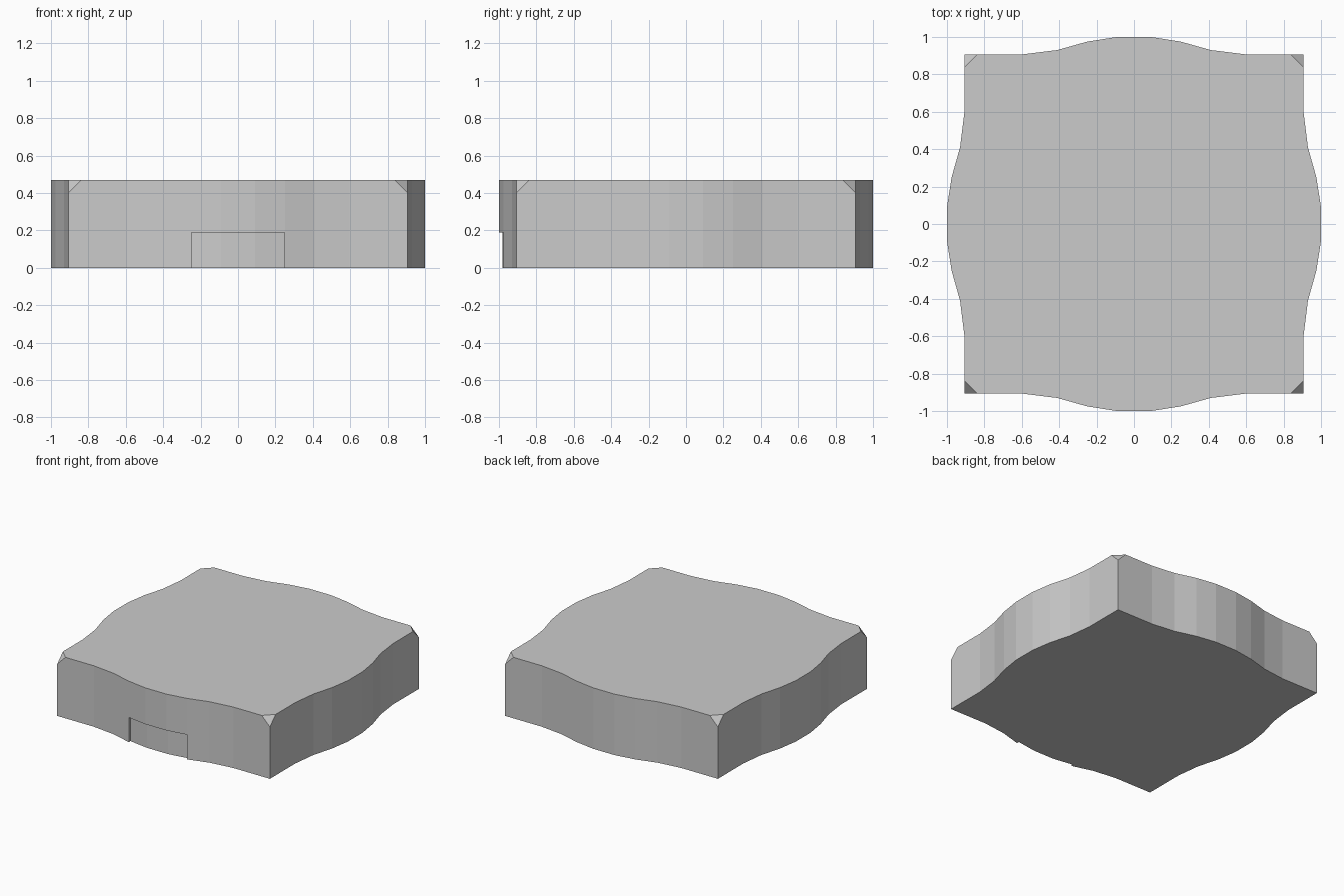
import bpy, bmesh
from mathutils import Vector

if "Cube" in bpy.data.objects:
    bpy.data.objects.remove(bpy.data.objects["Cube"])

H = 0.47      # slab height
C = 0.907     # corner half width
CH = 0.07     # corner chamfer size


def prism(name, outline, z0, z1):
    bm = bmesh.new()
    face = bm.faces.new([bm.verts.new((x, y, z0)) for x, y in outline])
    ext = bmesh.ops.extrude_face_region(bm, geom=[face])
    for v in ext["geom"]:
        if isinstance(v, bmesh.types.BMVert):
            v.co.z = z1
    bmesh.ops.recalc_face_normals(bm, faces=bm.faces)
    me = bpy.data.meshes.new(name)
    bm.to_mesh(me)
    bm.free()
    ob = bpy.data.objects.new(name, me)
    bpy.context.collection.objects.link(ob)
    return ob


# Wavy square outline: one bulged side, turned four times
half = [(0.09, 1.0), (0.25, 0.975), (0.41, 0.93), (0.595, C)]
side = [(-C, -C)] + [(-x, -y) for x, y in reversed(half)] + [(x, -y) for x, y in half]
outline = []
for _ in range(4):
    outline += side
    side = [(-y, x) for x, y in side]
slab = prism("slab", outline, 0, H)

# Slice off the four top corners
bm = bmesh.new()
bm.from_mesh(slab.data)
for sx in (-1, 1):
    for sy in (-1, 1):
        bmesh.ops.bisect_plane(
            bm, geom=bm.verts[:] + bm.edges[:] + bm.faces[:], dist=1e-5,
            plane_co=Vector((sx * (C - CH), sy * C, H)),
            plane_no=Vector((sx, sy, 1)), clear_outer=True)
        bmesh.ops.holes_fill(bm, edges=bm.edges[:], sides=0)
bmesh.ops.recalc_face_normals(bm, faces=bm.faces)
bm.to_mesh(slab.data)
bm.free()

# Shallow recess at the bottom of the front, following the curve
D = 0.02
cutter = prism("recess_cutter", [
    (-0.249, -1.1), (0.249, -1.1), (0.249, -0.975 + D),
    (0.09, -1 + D), (-0.09, -1 + D), (-0.249, -0.975 + D)], -0.1, 0.19)
cutter.hide_render = True
cutter.hide_viewport = True
mod = slab.modifiers.new("recess", "BOOLEAN")
mod.operation = "DIFFERENCE"
mod.solver = "EXACT"
mod.object = cutter
